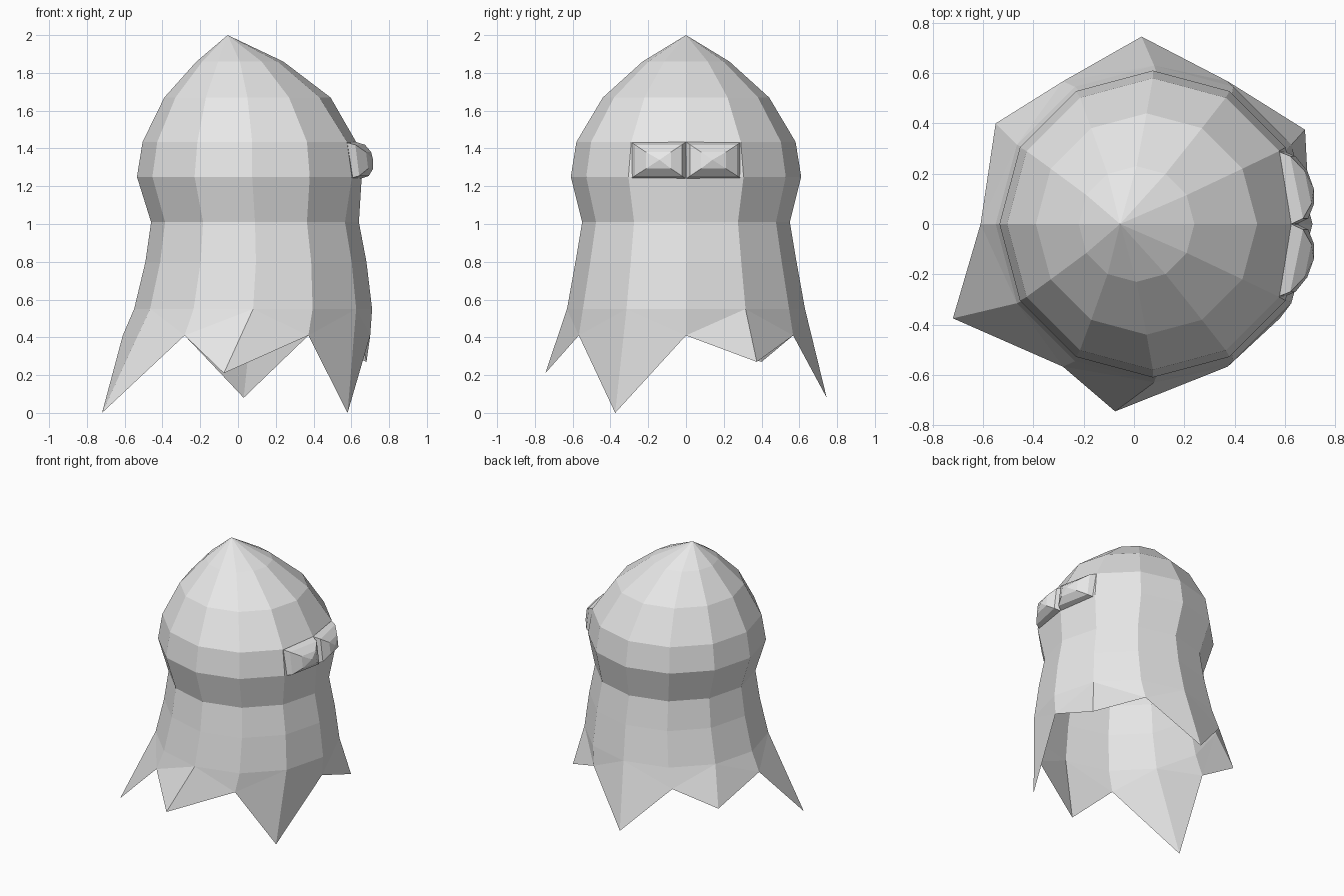
import bpy, math

if "Cube" in bpy.data.objects:
    bpy.data.objects.remove(bpy.data.objects["Cube"])

grey = bpy.data.materials.new("pale_grey")
grey.diffuse_color = (0.8, 0.8, 0.8, 1)
grey.use_nodes = True
grey.node_tree.nodes["Principled BSDF"].inputs["Base Color"].default_value = grey.diffuse_color


def make(name, verts, faces):
    mesh = bpy.data.meshes.new(name)
    mesh.from_pydata(verts, [], faces)
    mesh.update()
    mesh.materials.append(grey)
    obj = bpy.data.objects.new(name, mesh)
    bpy.context.collection.objects.link(obj)
    return obj


# Cloth body: twelve-sided rings given as (height, centre x, radius)
N = 12
RINGS = [(1.86, 0.01, 0.23), (1.67, 0.05, 0.44), (1.435, 0.075, 0.58),
         (1.25, 0.075, 0.61), (1.01, 0.09, 0.55), (0.80, 0.095, 0.585),
         (0.55, 0.08, 0.63)]
verts = [(-0.055, 0, 2.0)]
faces = []
for z, cx, r in RINGS:
    for i in range(N):
        a = math.tau * i / N
        x = cx + r * math.cos(a)
        # The brow is slightly flattened between the eyes
        if i == 0 and 1.2 < z < 1.5:
            x -= 0.03
        verts.append((x, r * math.sin(a), z))
for i in range(N):
    j = (i + 1) % N
    faces.append((0, 1 + i, 1 + j))
    for k in range(len(RINGS) - 1):
        a, b = 1 + k * N, 1 + (k + 1) * N
        faces.append((a + i, b + i, b + j, a + j))

# Ragged hem: even corners are notches, odd corners are long tips
TIPS = [(0.68, 0.375, 0.27), (0.03, 0.745, 0.08), (-0.55, 0.40, 0.27),
        (-0.72, -0.375, 0.0), (-0.075, -0.745, 0.21), (0.58, -0.375, 0.0)]
last = 1 + (len(RINGS) - 1) * N
hem = last + N
for i in range(N):
    if i % 2:
        verts.append(TIPS[i // 2])
    else:
        a = math.tau * i / N
        verts.append((0.045 + 0.655 * math.cos(a), 0.655 * math.sin(a), 0.41))
for i in range(N):
    j = (i + 1) % N
    if i % 2:      # tip, then notch
        faces += [(last + i, hem + i, hem + j), (last + i, hem + j, last + j)]
    else:          # notch, then tip
        faces += [(last + i, hem + i, last + j), (last + j, hem + i, hem + j)]
make("cloth_body", verts, faces)


# Eyes: faceted domes on a rectangular base, given as (inset scale, bulge)
DOME = [(1.0, 0.0), (0.85, 0.05), (0.45, 0.09)]
for side, name in ((1, "left_eye"), (-1, "right_eye")):
    ev, ef = [], []
    for s, h in DOME:
        for u, v in ((-1, -1), (1, -1), (1, 1), (-1, 1)):
            x = 0.607 - 0.03 * u * s - 0.012 * v * s + h
            ev.append((x, side * (0.146 + 0.146 * u * s), 1.337 + 0.097 * v * s))
    ev.append((0.715, side * 0.14, 1.34))
    for k in range(len(DOME)):
        for i in range(4):
            j = (i + 1) % 4
            a, b = 4 * k, 4 * (k + 1)
            f = (a + i, a + j, b + j, b + i) if k < 2 else (a + i, a + j, 12)
            ef.append(f if side == 1 else f[::-1])
    make(name, ev, ef)
